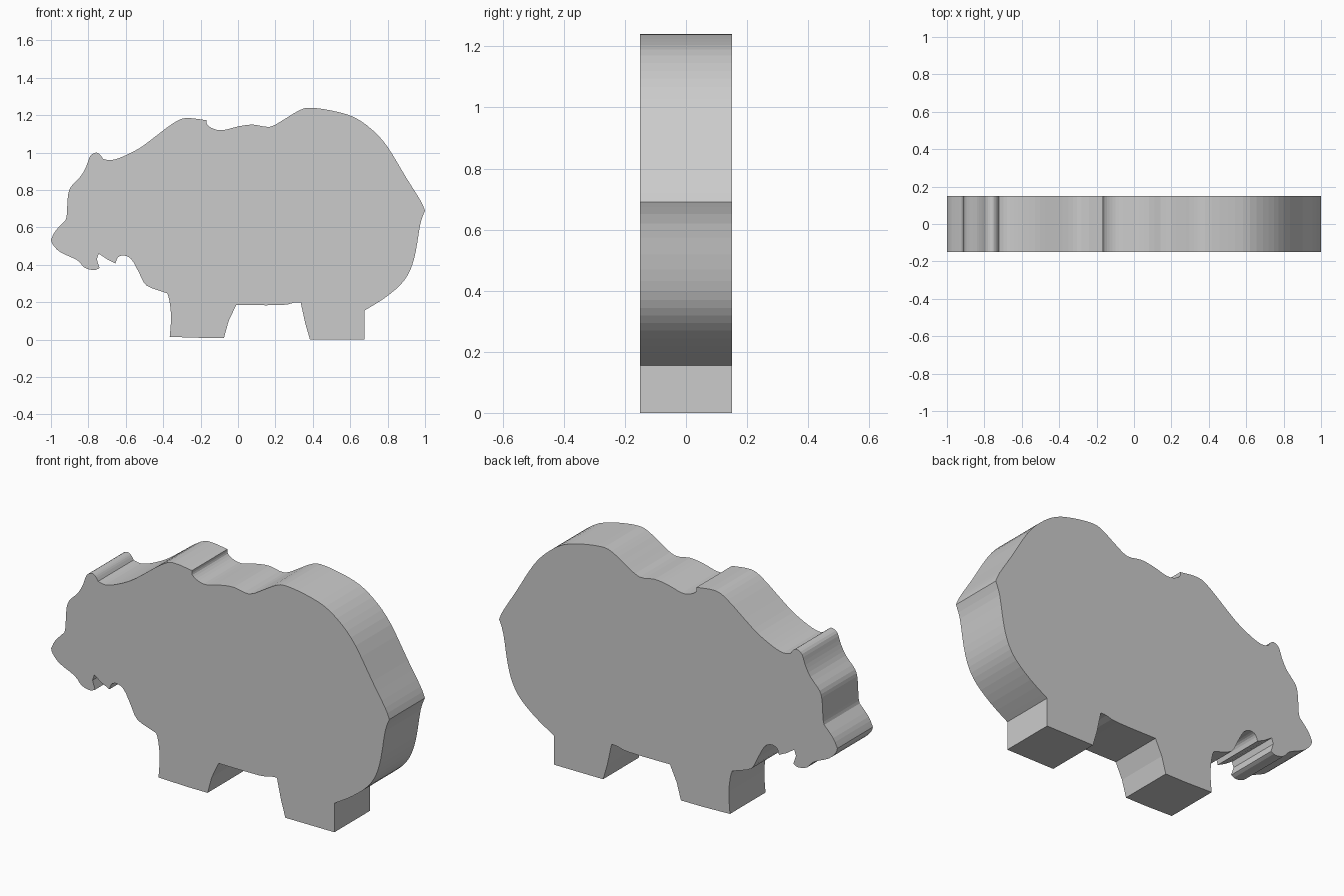
import bpy, bmesh
from mathutils import Vector

if "Cube" in bpy.data.objects:
    bpy.data.objects.remove(bpy.data.objects["Cube"])

HALF_DEPTH = 0.15
STEPS = 3

# Outline (x, z) as smooth runs; each run meets the next at a sharp corner
runs = [
    # snout, forehead, ear
    [(-1.0, .535), (-.975, .583), (-.922, .64)],
    [(-.915, .67), (-.91, .76), (-.895, .815), (-.84, .875), (-.81, .93),
     (-.79, .982), (-.76, 1.0), (-.738, .99), (-.722, .967)],
    # neck and shoulder
    [(-.68, .96), (-.62, .977), (-.53, 1.022), (-.45, 1.08), (-.35, 1.155),
     (-.28, 1.185), (-.167, 1.173)],
    # back and rump
    [(-.165, 1.15), (-.13, 1.127), (-.08, 1.12), (0, 1.14), (.08, 1.15), (.17, 1.138),
     (.25, 1.18), (.32, 1.222), (.38, 1.24), (.5, 1.225), (.62, 1.19), (.72, 1.12),
     (.8, 1.03), (.9, .865), (.975, .745), (1.0, .69)],
    [(.975, .62), (.95, .47), (.92, .37), (.87, .295), (.78, .22), (.675, .155)],
    # hind leg, belly, front leg
    [(.675, 0), (.385, 0)],
    [(.36, .085), (.335, .2)],
    [(.3, .198), (.23, .185), (-.01, .185)],
    [(-.05, .1), (-.075, .01)],
    [(-.2, .01), (-.365, .015)],
    # chest and throat
    [(-.358, .13), (-.373, .235), (-.4, .255), (-.49, .29), (-.53, .36), (-.57, .43),
     (-.61, .45), (-.642, .44), (-.655, .408)],
    # open mouth and jaw
    [(-.7, .43), (-.745, .46)],
    [(-.755, .43), (-.74, .383)],
    [(-.77, .372), (-.82, .385), (-.86, .425), (-.95, .468), (-.99, .508), (-1.0, .535)],
]


def smooth(pts):
    """Catmull-Rom through the points, without the last point."""
    p = [Vector(q) for q in pts]
    p = [p[0]] + p + [p[-1]]
    out = []
    for a, b, c, d in zip(p, p[1:], p[2:], p[3:]):
        for k in range(STEPS):
            t = k / STEPS
            out.append(.5 * (2 * b + (c - a) * t + (2 * a - 5 * b + 4 * c - d) * t * t
                             + (3 * b - a - 3 * c + d) * t ** 3))
    return out


outline = []
prev = None
for run in runs:
    is_straight = len(run) == 2
    pts = run if prev is None else [prev] + run
    outline += [Vector(q) for q in pts[:-1]] if is_straight else smooth(pts)
    prev = run[-1]

# Bear silhouette cut from a thick slab
bm = bmesh.new()
face = bm.faces.new([bm.verts.new((q.x, -HALF_DEPTH, q.y)) for q in outline])
new = bmesh.ops.extrude_face_region(bm, geom=[face], use_keep_orig=True)["geom"]
bmesh.ops.translate(bm, vec=(0, 2 * HALF_DEPTH, 0),
                    verts=[v for v in new if isinstance(v, bmesh.types.BMVert)])
bmesh.ops.recalc_face_normals(bm, faces=bm.faces)
mesh = bpy.data.meshes.new("bear_silhouette")
bm.to_mesh(mesh)
bm.free()
bear = bpy.data.objects.new("bear_silhouette", mesh)
bpy.context.collection.objects.link(bear)
